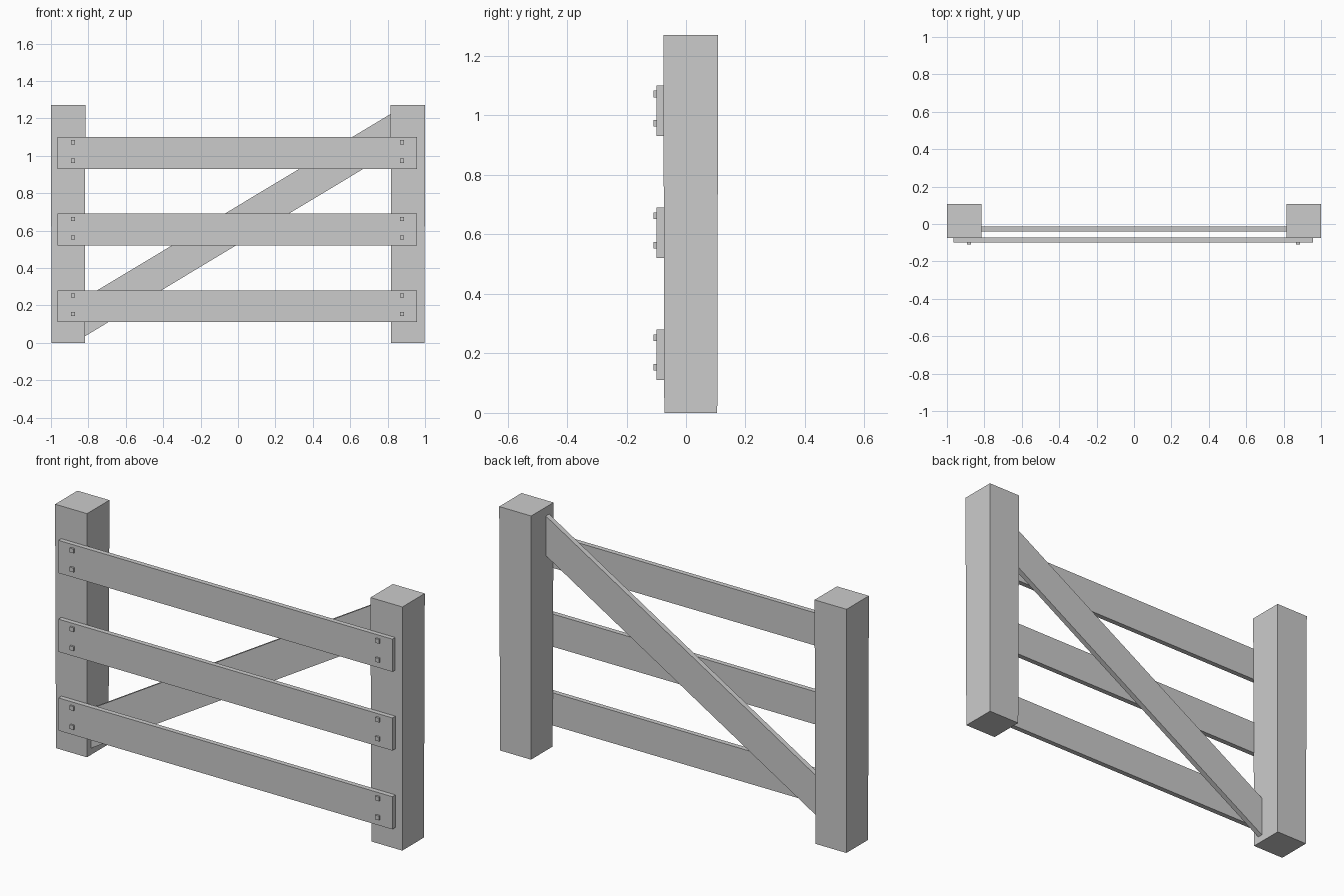
import bpy, bmesh

if "Cube" in bpy.data.objects:
    bpy.data.objects.remove(bpy.data.objects["Cube"])

grey = bpy.data.materials.new("plain_grey")
grey.diffuse_color = (0.6, 0.6, 0.6, 1)
grey.use_nodes = True
grey.node_tree.nodes["Principled BSDF"].inputs["Base Color"].default_value = grey.diffuse_color


def prism(name, bottom, top):
    """Closed solid between two matching loops of points."""
    bm = bmesh.new()
    a = [bm.verts.new(p) for p in bottom]
    b = [bm.verts.new(p) for p in top]
    n = len(a)
    bm.faces.new(a)
    bm.faces.new(b)
    for i in range(n):
        j = (i + 1) % n
        bm.faces.new((a[i], a[j], b[j], b[i]))
    bmesh.ops.recalc_face_normals(bm, faces=bm.faces)
    me = bpy.data.meshes.new(name)
    bm.to_mesh(me)
    bm.free()
    me.materials.append(grey)
    ob = bpy.data.objects.new(name, me)
    bpy.context.collection.objects.link(ob)
    return ob


def rect(x0, x1, y0, y1, z):
    return [(x0, y0, z), (x1, y0, z), (x1, y1, z), (x0, y1, z)]


def box(name, x0, x1, y0, y1, z0, z1):
    return prism(name, rect(x0, x1, y0, y1, z0), rect(x0, x1, y0, y1, z1))


# Square posts, very slightly wider at the top
for side, cx in (("left", -0.908), ("right", 0.908)):
    loops = [rect(cx - w, cx + w, 0.016 - w, 0.016 + w, z)
             for w, z in ((0.089, 0), (0.092, 1.27))]
    prism(side + "_post", *loops)

# Three rails on the front, each fixed with two square bolts per end
for i, z in enumerate((0.11, 0.52, 0.93)):
    box(f"rail_{i + 1}", -0.965, 0.958, -0.099, -0.073, z, z + 0.17)
    for side, x in (("left", -0.882), ("right", 0.877)):
        for j, dz in enumerate((0.043, 0.142)):
            box(f"bolt_{i + 1}_{side}_{j + 1}", x - 0.011, x + 0.011,
                -0.109, -0.098, z + dz - 0.011, z + dz + 0.011)

# Diagonal brace between the posts, ends cut upright
profile = [(-0.818, 0.035), (0.817, 1.018), (0.817, 1.224), (-0.818, 0.241)]
prism("diagonal_brace", [(x, -0.04, z) for x, z in profile],
      [(x, -0.013, z) for x, z in profile])
